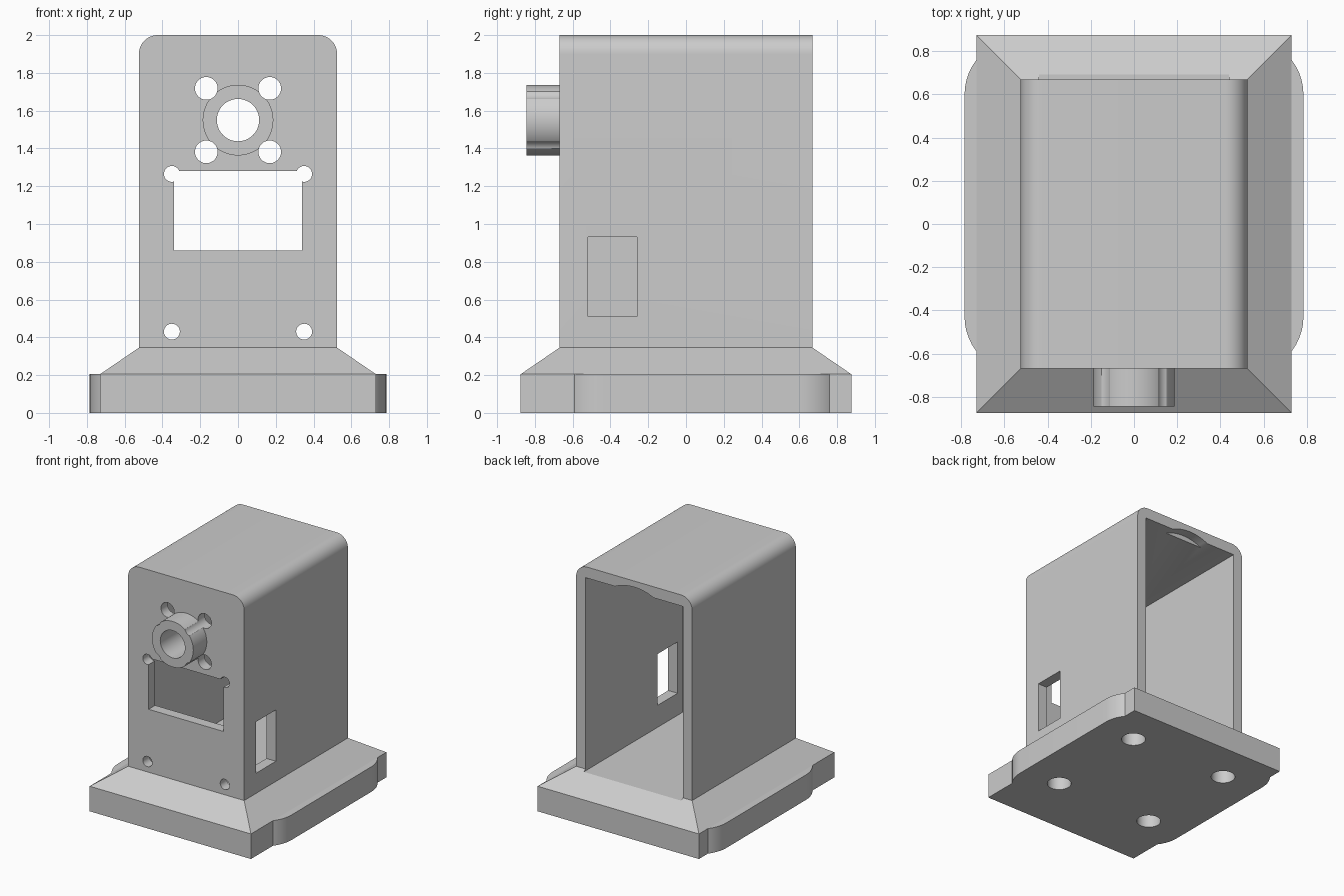
import bpy, bmesh, math
from mathutils import Matrix, Vector

if "Cube" in bpy.data.objects:
    bpy.data.objects.remove(bpy.data.objects["Cube"], do_unlink=True)

grey = bpy.data.materials.new("light grey plastic")
grey.use_nodes = True
colour = (0.6, 0.6, 0.6, 1)
grey.diffuse_color = colour
grey.node_tree.nodes["Principled BSDF"].inputs["Base Color"].default_value = colour


def finish(name, bm):
    bmesh.ops.recalc_face_normals(bm, faces=bm.faces)
    mesh = bpy.data.meshes.new(name)
    bm.to_mesh(mesh)
    bm.free()
    mesh.materials.append(grey)
    ob = bpy.data.objects.new(name, mesh)
    bpy.context.collection.objects.link(ob)
    return ob


def box(name, x0, x1, y0, y1, z0, z1, round_axis=None, radius=0, top_only=False):
    """Box whose edges along one axis can be rounded."""
    bm = bmesh.new()
    bmesh.ops.create_cube(bm, size=1)
    for v in bm.verts:
        v.co = ((x0, x1)[v.co.x > 0], (y0, y1)[v.co.y > 0], (z0, z1)[v.co.z > 0])
    if round_axis is not None:
        edges = []
        for e in bm.edges:
            a, b = (v.co for v in e.verts)
            along = abs((b - a).normalized()[round_axis]) > 0.9
            if along and (not top_only or min(a.z, b.z) > z1 - 0.01):
                edges.append(e)
        bmesh.ops.bevel(bm, geom=edges, offset=radius, segments=12,
                        profile=0.5, affect='EDGES')
    return finish(name, bm)


def cylinder(name, centre, radius, depth, axis='Y', sides=48):
    bm = bmesh.new()
    turn = Matrix.Rotation(math.pi / 2, 4, 'X') if axis == 'Y' else Matrix()
    bmesh.ops.create_cone(bm, cap_ends=True, segments=sides, radius1=radius,
                          radius2=radius, depth=depth,
                          matrix=Matrix.Translation(Vector(centre)) @ turn)
    return finish(name, bm)


def combine(target, other, operation):
    """Join or cut with another part, then discard that part."""
    mod = target.modifiers.new(operation.lower(), 'BOOLEAN')
    mod.operation, mod.solver, mod.object = operation, 'EXACT', other
    bpy.context.view_layer.objects.active = target
    bpy.ops.object.modifier_apply(modifier=mod.name)
    bpy.data.objects.remove(other, do_unlink=True)


# Stepped base: upright plinth with a sloping shoulder
bm = bmesh.new()
rings = [[bm.verts.new((sx * hx, sy * hy, z))
          for sx, sy in ((-1, -1), (1, -1), (1, 1), (-1, 1))]
         for hx, hy, z in ((0.73, 0.875, 0), (0.73, 0.875, 0.205), (0.525, 0.67, 0.345))]
for low, high in zip(rings, rings[1:]):
    for i in range(4):
        j = (i + 1) % 4
        bm.faces.new((low[i], low[j], high[j], high[i]))
bm.faces.new(rings[0])
bm.faces.new(rings[-1])
housing = finish("housing", bm)

# Rounded side flanges, tower and front boss
combine(housing, box("side_flanges", -0.785, 0.785, -0.69, 0.86, 0, 0.205, 2, 0.26), 'UNION')
combine(housing, box("tower", -0.525, 0.525, -0.67, 0.67, 0.25, 2, 1, 0.1, True), 'UNION')
combine(housing, cylinder("boss", (0, -0.745, 1.55), 0.187, 0.2, sides=64), 'UNION')

# Cavity open at the back, with a shallow arched notch in its ceiling
combine(housing, box("cavity", -0.44, 0.44, -0.585, 1, 0.33, 1.91), 'DIFFERENCE')
combine(housing, cylinder("ceiling_notch", (0, 0.69, 1.55), 0.4, 0.2, sides=96), 'DIFFERENCE')

# Front openings: boss bore, screen window, screw holes
combine(housing, cylinder("bore", (0, -0.7, 1.55), 0.112, 0.6), 'DIFFERENCE')
combine(housing, box("screen_window", -0.34, 0.34, -0.8, -0.5, 0.86, 1.28), 'DIFFERENCE')
for side in (-1, 1):
    for z in (1.382, 1.718):
        combine(housing, cylinder("sensor_hole", (side * 0.168, -0.7, z), 0.06, 0.6), 'DIFFERENCE')
    for z in (0.43, 1.265):
        combine(housing, cylinder("screen_hole", (side * 0.35, -0.65, z), 0.042, 0.4), 'DIFFERENCE')
    # Blind sockets under the base
    for y in (-0.36, 0.53):
        combine(housing, cylinder("base_socket", (side * 0.45, y, 0), 0.092, 0.3, 'Z'), 'DIFFERENCE')

# Cable window in one side wall
combine(housing, box("cable_window", 0.4, 0.6, -0.52, -0.26, 0.51, 0.93), 'DIFFERENCE')

bpy.ops.object.select_all(action='DESELECT')
housing.select_set(True)
bpy.context.view_layer.objects.active = housing
bpy.ops.object.shade_smooth_by_angle(angle=math.radians(30))
